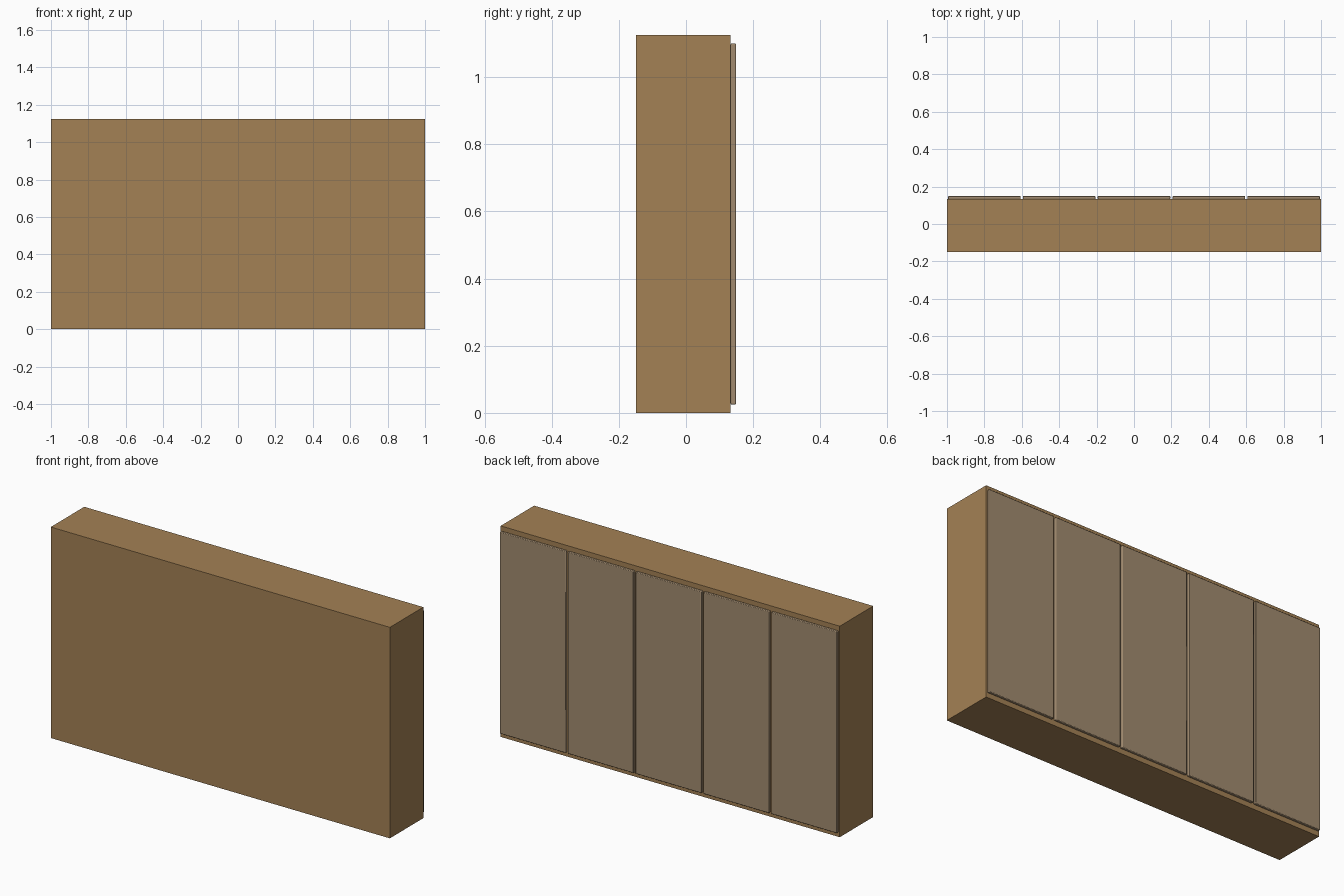
import bpy

if "Cube" in bpy.data.objects:
    bpy.data.objects.remove(bpy.data.objects["Cube"])


def material(name, color):
    mat = bpy.data.materials.new(name)
    mat.diffuse_color = (*color, 1)
    mat.use_nodes = True
    mat.node_tree.nodes["Principled BSDF"].inputs["Base Color"].default_value = mat.diffuse_color
    return mat


def box(name, lo, hi, mat, bevel=0):
    centre = [(a + b) / 2 for a, b in zip(lo, hi)]
    bpy.ops.mesh.primitive_cube_add(size=1, location=centre)
    obj = bpy.context.object
    obj.name = name
    obj.scale = [b - a for a, b in zip(lo, hi)]
    bpy.ops.object.transform_apply(location=False, rotation=False, scale=True)
    obj.data.materials.append(mat)
    if bevel:
        mod = obj.modifiers.new("soft_edges", 'BEVEL')
        mod.width = bevel
        mod.segments = 2
        bpy.ops.object.shade_smooth_by_angle()
    return obj


wood = material("wood", (0.37, 0.22, 0.09))
door_wood = material("door_wood", (0.36, 0.26, 0.16))

WIDTH, HEIGHT, DEPTH = 2.0, 1.125, 0.298
DOORS, DOOR_WIDTH, DOOR_THICKNESS = 5, 0.388, 0.016
back = DEPTH / 2

# Cabinet body
box("cabinet_body", (-WIDTH / 2, -back, 0),
    (WIDTH / 2, back - DOOR_THICKNESS, HEIGHT), wood)

# Row of doors with narrow gaps, on the +y side
pitch = WIDTH / DOORS
for i in range(DOORS):
    x = (i - (DOORS - 1) / 2) * pitch
    box(f"door_{i + 1}", (x - DOOR_WIDTH / 2, back - DOOR_THICKNESS, 0.025),
        (x + DOOR_WIDTH / 2, back, 1.1), door_wood, bevel=0.003)
